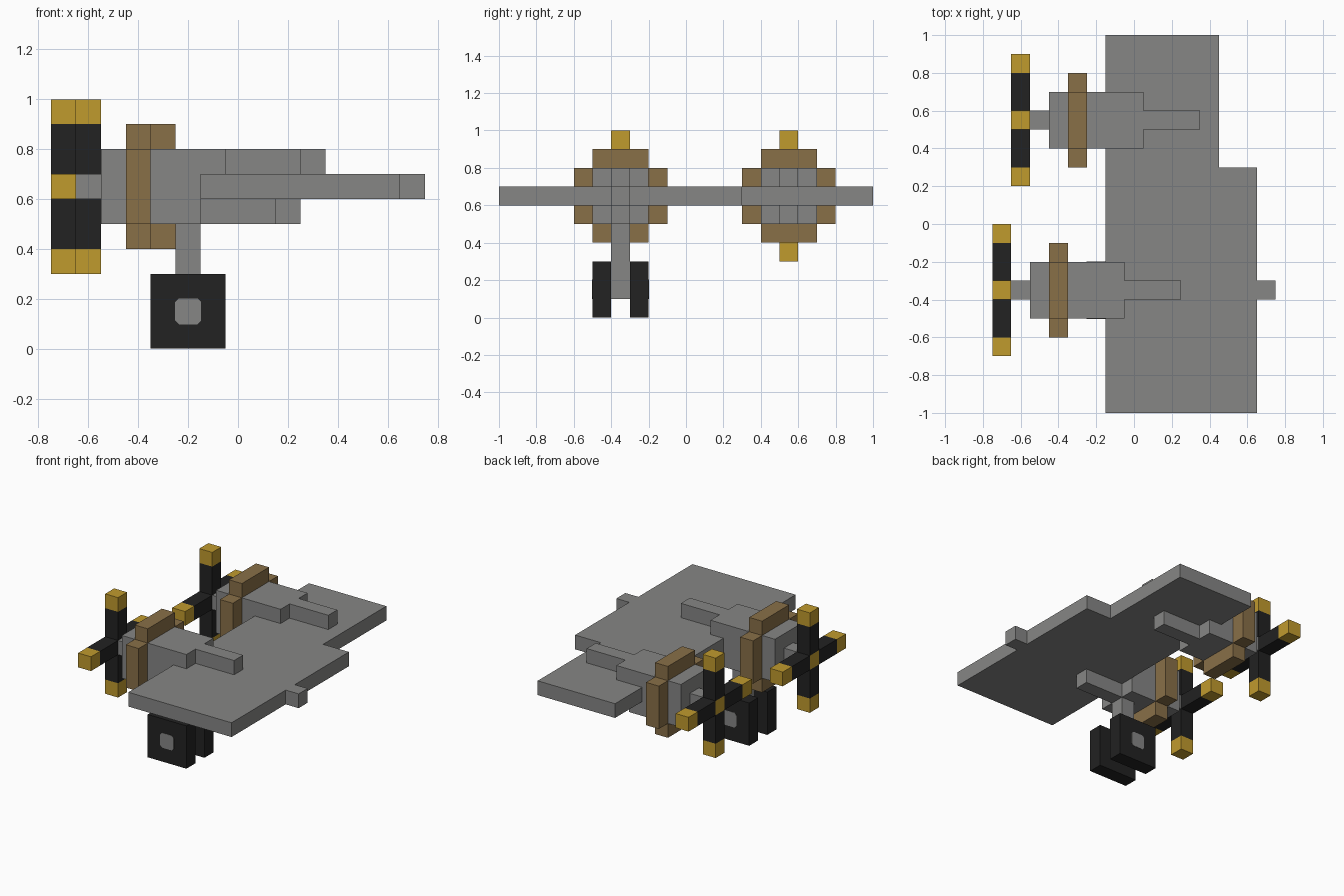
import bpy, bmesh
from mathutils import Vector

default = bpy.data.objects.get("Cube")
if default:
    bpy.data.objects.remove(default, do_unlink=True)


def material(name, rgb):
    mat = bpy.data.materials.new(name)
    mat.use_nodes = True
    color = (*rgb, 1)
    mat.diffuse_color = color
    mat.node_tree.nodes["Principled BSDF"].inputs["Base Color"].default_value = color
    return mat


GREY = material("metal grey", (0.24, 0.24, 0.235))
BROWN = material("cowl brown", (0.25, 0.16, 0.064))
GOLD = material("tip gold", (0.53, 0.325, 0.027))
BLACK = material("rubber black", (0.016, 0.016, 0.016))


def prism(name, outline, axis, start, end, mat):
    """Extrude a closed outline along x, y or z between start and end."""
    bm = bmesh.new()
    verts = []
    for point in outline:
        co = list(point)
        co.insert("xyz".index(axis), start)
        verts.append(bm.verts.new(co))
    face = bm.faces.new(verts)
    moved = bmesh.ops.extrude_face_region(bm, geom=[face])["geom"]
    shift = Vector([end - start if a == axis else 0 for a in "xyz"])
    bmesh.ops.translate(bm, vec=shift,
                        verts=[v for v in moved if isinstance(v, bmesh.types.BMVert)])
    bmesh.ops.recalc_face_normals(bm, faces=bm.faces)
    mesh = bpy.data.meshes.new(name)
    bm.to_mesh(mesh)
    bm.free()
    mesh.materials.append(mat)
    obj = bpy.data.objects.new(name, mesh)
    bpy.context.scene.collection.objects.link(obj)
    return obj


def box(name, x, y, z, mat):
    outline = [(x[0], y[0]), (x[1], y[0]), (x[1], y[1]), (x[0], y[1])]
    return prism(name, outline, "z", z[0], z[1], mat)


def around(center, half):
    return (center - half, center + half)


# Stepped wing slab with a small tab on its trailing edge
prism("wing", [(-0.15, -1), (0.65, -1), (0.65, 0.3), (0.45, 0.3), (0.45, 1), (-0.15, 1)],
      "z", 0.6, 0.7, GREY)
box("wing_tab", (0.65, 0.75), (-0.4, -0.3), (0.6, 0.7), GREY)

AXIS_Z = 0.65


def engine(prefix, x, y):
    """One engine; x is the propeller's leading face, y the engine axis."""
    # Nacelle, longer above the wing than below
    profile = [(0.2, 0.5), (0.6, 0.5), (0.6, 0.7), (0.7, 0.7), (0.7, 0.8), (0.2, 0.8)]
    prism(prefix + "_nacelle", [(x + px, pz) for px, pz in profile],
          "y", y - 0.15, y + 0.15, GREY)
    box(prefix + "_upper_fairing", (x + 0.7, x + 1), around(y, 0.05), (0.7, 0.8), GREY)
    box(prefix + "_lower_fairing", (x + 0.6, x + 0.9), around(y, 0.05), (0.5, 0.6), GREY)
    box(prefix + "_shaft", (x + 0.1, x + 0.2), around(y, 0.05), around(AXIS_Z, 0.05), GREY)

    # Cross-shaped cowl ring
    a, b = 0.15, 0.25
    corner = [(b, -a), (b, a), (a, a), (a, b), (-a, b), (-a, a),
              (-b, a), (-b, -a), (-a, -a), (-a, -b), (a, -b), (a, -a)]
    prism(prefix + "_cowl", [(y + u, AXIS_Z + v) for u, v in corner],
          "x", x + 0.3, x + 0.4, BROWN)

    # Four-bladed propeller with gold hub and tips
    px = (x, x + 0.1)
    box(prefix + "_propeller_hub", px, around(y, 0.05), around(AXIS_Z, 0.05), GOLD)
    blades = {"left": (1, 0), "right": (-1, 0), "upper": (0, 1), "lower": (0, -1)}
    for side, (dy, dz) in blades.items():
        for part, reach, half, mat in (("blade", 0.15, 0.1, BLACK), ("tip", 0.3, 0.05, GOLD)):
            box(f"{prefix}_propeller_{side}_{part}", px,
                around(y + dy * reach, half if dy else 0.05),
                around(AXIS_Z + dz * reach, half if dz else 0.05), mat)


engine("front_engine", -0.75, -0.35)
engine("back_engine", -0.65, 0.55)

# Landing gear under the front engine
GEAR_X, GEAR_Y, WHEEL_Z = -0.2, -0.35, 0.15
box("gear_strut", around(GEAR_X, 0.05), around(GEAR_Y, 0.05), (0.1, 0.5), GREY)
h, c = 0.052, 0.037
octagon = [(h, -c), (h, c), (c, h), (-c, h), (-h, c), (-h, -c), (-c, -h), (c, -h)]
for label, side in (("front", -1), ("back", 1)):
    box(label + "_wheel", around(GEAR_X, 0.15), around(GEAR_Y + side * 0.1, 0.05),
        around(WHEEL_Z, 0.15), BLACK)
    outer = GEAR_Y + side * 0.15
    prism(label + "_wheel_cap", [(GEAR_X + u, WHEEL_Z + v) for u, v in octagon],
          "y", outer - side * 0.002, outer + side * 0.002, GREY)
